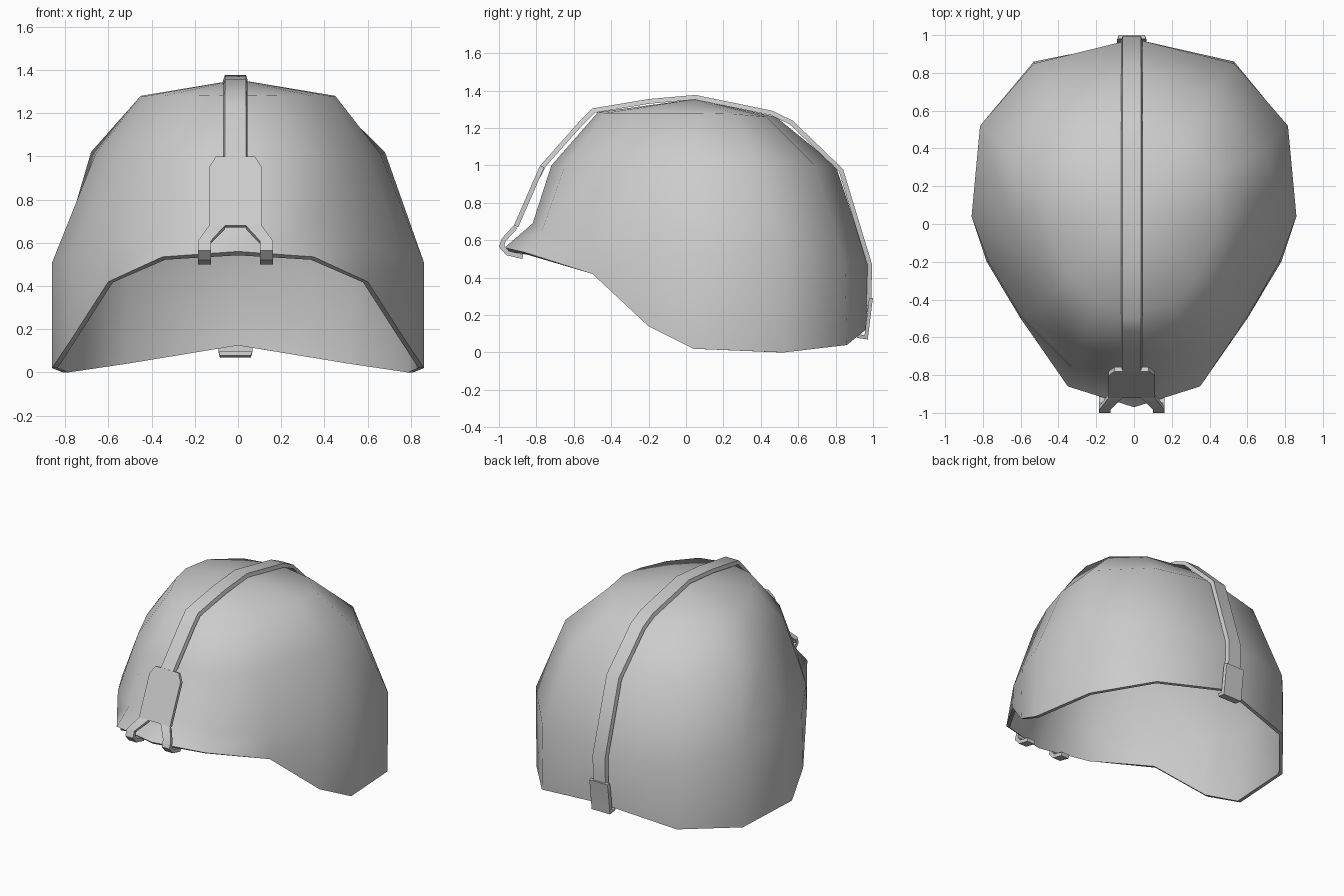
import bpy, bmesh
from mathutils import Vector

if "Cube" in bpy.data.objects:
    bpy.data.objects.remove(bpy.data.objects["Cube"])


def finish(name, bm, angle):
    bmesh.ops.recalc_face_normals(bm, faces=bm.faces)
    me = bpy.data.meshes.new(name)
    bm.to_mesh(me)
    bm.free()
    ob = bpy.data.objects.new(name, me)
    bpy.context.collection.objects.link(ob)
    bpy.ops.object.select_all(action='DESELECT')
    ob.select_set(True)
    bpy.context.view_layer.objects.active = ob
    if name == "helmet_shell":
        if max(me.polygons, key=lambda p: p.center.z).normal.z < 0:
            me.flip_normals()
        mod = ob.modifiers.new("thickness", 'SOLIDIFY')
        mod.thickness, mod.offset = 0.025, -1
        bpy.ops.object.modifier_apply(modifier=mod.name)
    bpy.ops.object.shade_smooth_by_angle(angle=angle)
    return ob


# Helmet shell: half rings from rim to crown, front to back
rings = [
    [(0, -.97, .56), (.35, -.86, .535), (.6, -.5, .42), (.78, -.2, .14),
     (.86, .04, .02), (.81, .52, 0), (.53, .86, .04), (0, .965, .125)],
    [(0, -.82, .69), (.32, -.77, .65), (.6, -.49, .58), (.77, -.2, .53),
     (.86, .04, .51), (.815, .52, .56), (.53, .85, .48), (0, .98, .46)],
    [(0, -.72, 1.0), (.28, -.65, .99), (.49, -.42, .99), (.60, -.16, 1.0),
     (.66, .06, 1.01), (.68, .38, 1.02), (.42, .69, 1.0), (0, .80, 1.0)],
    [(0, -.47, 1.285), (.2, -.43, 1.28), (.34, -.27, 1.28), (.42, -.09, 1.28),
     (.45, .06, 1.28), (.42, .26, 1.275), (.26, .43, 1.26), (0, .48, 1.26)],
]
bm = bmesh.new()
loops = []
for half in rings:
    full = half + [(-x, y, z) for x, y, z in reversed(half[1:-1])]
    loops.append([bm.verts.new(p) for p in full])
n = len(loops[0])
for a, b in zip(loops, loops[1:]):
    for i in range(n):
        j = (i + 1) % n
        bm.faces.new((a[i], a[j], b[j], b[i]))
crown = bm.verts.new((0, .05, 1.355))
for i in range(n):
    bm.faces.new((loops[-1][i], loops[-1][(i + 1) % n], crown))
finish("helmet_shell", bm, 1.1)


CX = -.012  # the strap sits slightly off centre


def ribbon(name, path, thick, taper=1.0, angle=.5):
    """Band along outer (y, z) path; each point also has x centre and half width."""
    bm = bmesh.new()
    pts = [Vector(p[:2]) for p in path]
    secs = []
    for i, p in enumerate(pts):
        d1 = (p - pts[i - 1]).normalized() if i else None
        d2 = (pts[i + 1] - p).normalized() if i < len(pts) - 1 else None
        t = ((d1 or d2) + (d2 or d1)).normalized()
        q = p + Vector((t.y, -t.x)) * thick / max(.6, t.dot(d1 or d2))
        c, w = path[i][2] + CX, path[i][3]
        secs.append([bm.verts.new(v) for v in (
            (c - w * taper, p.x, p.y), (c + w * taper, p.x, p.y),
            (c + w, q.x, q.y), (c - w, q.x, q.y))])
    for a, b in zip(secs, secs[1:]):
        for i in range(4):
            j = (i + 1) % 4
            bm.faces.new((a[i], a[j], b[j], b[i]))
    bm.faces.new(secs[0])
    bm.faces.new(secs[-1])
    return finish(name, bm, angle)


# Centre strap running front to back over the crown
line = [(-.80, .95), (-.77, 1.01), (-.57, 1.235), (-.5, 1.305), (-.2, 1.355),
        (.05, 1.377), (.46, 1.293), (.57, 1.24), (.84, .98), (.995, .47), (.99, .25)]
ribbon("centre_strap", [(y, z, 0, .057) for y, z in line], .025, .85, .7)

# Rear clip hooked under the back rim
ribbon("rear_clip", [(1.0, .29, 0, .075), (.995, .26, 0, .078), (.972, .07, 0, .078),
                     (.915, .078, 0, .078)], .02, .92)

# Front plate with chamfered top corners
ribbon("front_plate", [(-.92, .68, 0, .122), (-.802, .95, 0, .122), (-.78, 1.0, 0, .09)], .025)

# Splayed hooks that grip the brim
for s, side in ((1, "right"), (-1, "left")):
    ribbon("brim_hook_" + side, [
        (-.875, .50, s * .143, .03), (-.96, .52, s * .143, .03), (-1.0, .565, s * .143, .03),
        (-.985, .61, s * .143, .03), (-.92, .68, s * .085, .037)], .025)
